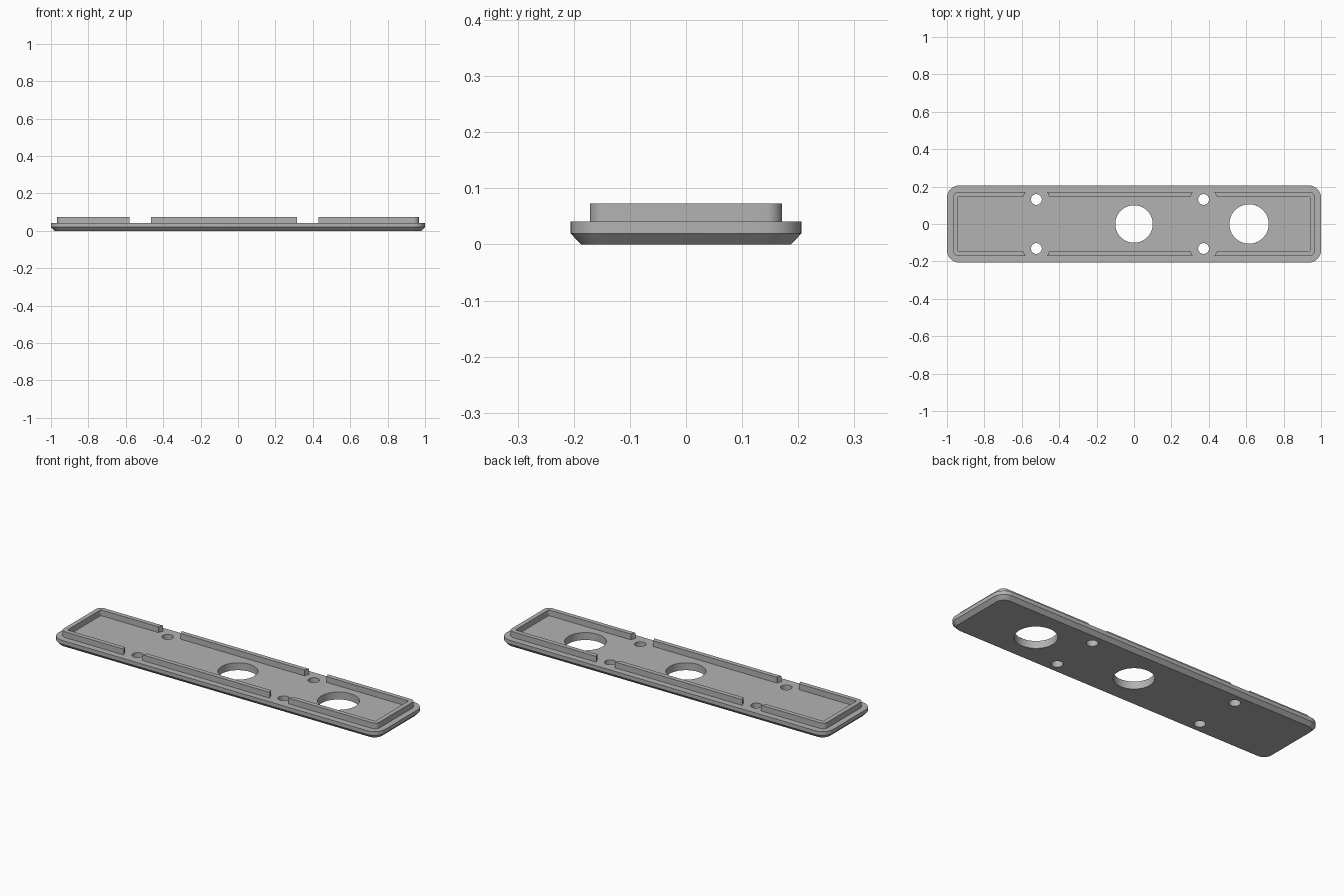
import bpy, bmesh, math

if "Cube" in bpy.data.objects:
    bpy.data.objects.remove(bpy.data.objects["Cube"])

grey = bpy.data.materials.new("mid grey")
grey.diffuse_color = (0.45, 0.45, 0.45, 1)
grey.use_nodes = True
grey.node_tree.nodes["Principled BSDF"].inputs["Base Color"].default_value = grey.diffuse_color


def rounded_rect(hx, hy, r, seg=8):
    """Outline of a rounded rectangle, counter-clockwise."""
    pts = []
    for k, (sx, sy) in enumerate([(1, 1), (-1, 1), (-1, -1), (1, -1)]):
        for i in range(seg + 1):
            a = math.pi / 2 * (k + i / seg)
            pts.append((sx * (hx - r) + r * math.cos(a), sy * (hy - r) + r * math.sin(a)))
    return pts


def loft(name, loops, ring=False):
    """Skin a stack of (outline, z) loops; cap the ends, or close into a ring."""
    bm = bmesh.new()
    rows = [[bm.verts.new((x, y, z)) for x, y in pts] for pts, z in loops]
    n = len(rows[0])
    pairs = list(zip(rows, rows[1:])) + ([(rows[-1], rows[0])] if ring else [])
    for a, b in pairs:
        for i in range(n):
            j = (i + 1) % n
            bm.faces.new((a[i], a[j], b[j], b[i]))
    if not ring:
        bm.faces.new(rows[0][::-1])
        bm.faces.new(rows[-1])
    bmesh.ops.recalc_face_normals(bm, faces=bm.faces)
    me = bpy.data.meshes.new(name)
    bm.to_mesh(me)
    bm.free()
    me.materials.append(grey)
    ob = bpy.data.objects.new(name, me)
    bpy.context.collection.objects.link(ob)
    return ob


def cut_round(target, x, y, r, z0, z1, seg):
    """Cut a vertical round hole through the target."""
    circle = [(x + r * math.cos(2 * math.pi * i / seg),
               y + r * math.sin(2 * math.pi * i / seg)) for i in range(seg)]
    cutter = loft("hole_cutter", [(circle, z0), (circle, z1)])
    cutter.hide_render = True
    mod = target.modifiers.new("hole", 'BOOLEAN')
    mod.operation, mod.solver, mod.object = 'DIFFERENCE', 'EXACT', cutter
    bpy.context.view_layer.objects.active = target
    bpy.ops.object.modifier_apply(modifier=mod.name)
    bpy.data.objects.remove(cutter)


# Cover plate with a chamfered underside
plate = loft("cover_plate", [
    (rounded_rect(0.98, 0.187, 0.045), 0),
    (rounded_rect(1.0, 0.206, 0.065), 0.02),
    (rounded_rect(1.0, 0.206, 0.065), 0.041)])

# Raised locating rim
outer = rounded_rect(0.967, 0.171, 0.028)
inner = rounded_rect(0.942, 0.146, 0.006)
rim = loft("raised_rim", [(outer, 0.04), (outer, 0.073), (inner, 0.073), (inner, 0.04)], ring=True)

# Two large openings
for x, r in ((0.0, 0.1), (0.615, 0.105)):
    cut_round(plate, x, 0, r, -0.1, 0.2, 64)

# Four screw holes, with matching clearance gaps in the rim
for x in (-0.522, 0.372):
    for y in (-0.131, 0.131):
        cut_round(plate, x, y, 0.029, -0.1, 0.2, 32)
        cut_round(rim, x, y, 0.07, -0.1, 0.2, 48)

# Smooth the curved walls, keep edges sharp
for ob in (plate, rim):
    bpy.ops.object.select_all(action='DESELECT')
    ob.select_set(True)
    bpy.context.view_layer.objects.active = ob
    bpy.ops.object.shade_smooth_by_angle(angle=math.radians(30))
